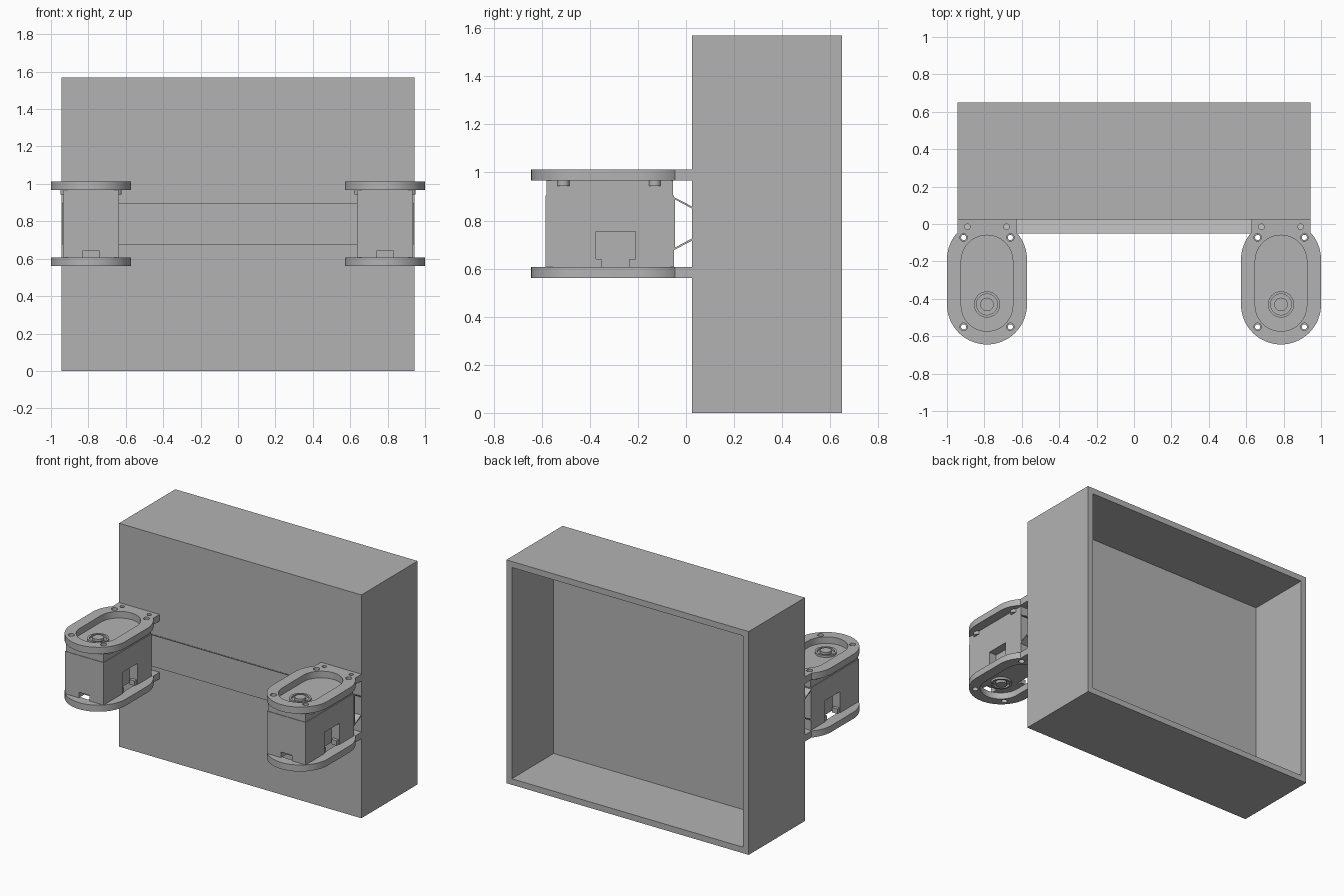
import bpy, bmesh, math
from mathutils import Matrix, Vector

cube = bpy.data.objects.get("Cube")
if cube:
    bpy.data.objects.remove(cube, do_unlink=True)

grey = bpy.data.materials.new("plain_grey")
grey.use_nodes = True
COLOUR = (0.45, 0.45, 0.45, 1)
grey.diffuse_color = COLOUR
for node in grey.node_tree.nodes:
    if node.type == 'BSDF_PRINCIPLED':
        node.inputs["Base Color"].default_value = COLOUR
        node.inputs["Roughness"].default_value = 0.7

parts = []


def add_mesh(name, mesh):
    mesh.materials.clear()
    mesh.materials.append(grey)
    ob = bpy.data.objects.new(name, mesh)
    bpy.context.collection.objects.link(ob)
    parts.append(ob)
    return ob


def extrude(name, loops, low, high, cx=0.0, turn=Matrix.Identity(4)):
    """Fill closed 2D loops (inner loops become holes) and extrude from low to high."""
    curve = bpy.data.curves.new(name + "_profile", 'CURVE')
    curve.dimensions = '2D'
    curve.fill_mode = 'BOTH'
    curve.extrude = (high - low) / 2
    for loop in loops:
        spline = curve.splines.new('POLY')
        spline.points.add(len(loop) - 1)
        for p, (x, y) in zip(spline.points, loop):
            p.co = (x, y, 0, 1)
        spline.use_cyclic_u = True
    tmp = bpy.data.objects.new(name + "_tmp", curve)
    bpy.context.collection.objects.link(tmp)
    deps = bpy.context.evaluated_depsgraph_get()
    mesh = bpy.data.meshes.new_from_object(tmp.evaluated_get(deps))
    bpy.data.objects.remove(tmp, do_unlink=True)
    mesh.transform(turn @ Matrix.Translation((cx, 0, (low + high) / 2)))
    bm = bmesh.new()
    bm.from_mesh(mesh)
    bmesh.ops.remove_doubles(bm, verts=bm.verts, dist=1e-5)
    bmesh.ops.recalc_face_normals(bm, faces=bm.faces)
    bm.to_mesh(mesh)
    bm.free()
    return add_mesh(name, mesh)


def arc(cx, cy, r, start, end, steps=20):
    angles = [math.radians(start + (end - start) * i / steps) for i in range(steps + 1)]
    return [(cx + r * math.cos(a), cy + r * math.sin(a)) for a in angles]


def circle(cx, cy, r, steps=24):
    return arc(cx, cy, r, 0, 360, steps)[:-1]


# Case: deep tray, open at the back
bm = bmesh.new()
bmesh.ops.create_cube(bm, size=1)
bmesh.ops.scale(bm, vec=(1.885, 0.625, 1.57), verts=bm.verts)
bmesh.ops.translate(bm, vec=(0, 0.337, 0.785), verts=bm.verts)
back = max(bm.faces, key=lambda f: f.calc_center_median().y)
bmesh.ops.inset_region(bm, faces=[back], thickness=0.06)
ret = bmesh.ops.extrude_discrete_faces(bm, faces=[back])
bmesh.ops.translate(bm, vec=(0, -0.465, 0), verts=ret["faces"][0].verts)
bmesh.ops.recalc_face_normals(bm, faces=bm.faces)
case_mesh = bpy.data.meshes.new("case")
bm.to_mesh(case_mesh)
bm.free()
add_mesh("case", case_mesh)

# Thin channel across the front of the case
along_x = Matrix(((0, 0, 1, 0), (1, 0, 0, 0), (0, 1, 0, 0), (0, 0, 0, 1)))
channel = [(0.03, 0.847), (-0.045, 0.887), (-0.045, 0.688), (0.03, 0.728),
           (0.03, 0.719), (-0.052, 0.676), (-0.052, 0.898), (0.03, 0.856)]
extrude("front_channel", [channel], -0.94, 0.94, turn=along_x)

# Bracket plate profile: rounded nose, shoulders and a rear tab with holes
FRONT_Y, REAR_Y, R, TAB = -0.43, -0.19, 0.214, 0.158
shoulder = math.degrees(math.acos(TAB / R))
plate_outline = (arc(0, FRONT_Y, R, 180, 360, 32)
                 + arc(0, REAR_Y, R, 0, shoulder, 10)
                 + [(TAB, 0.026), (-TAB, 0.026)]
                 + arc(0, REAR_Y, R, 180 - shoulder, 180, 10))
opening = arc(0, -0.435, 0.138, 180, 360, 28) + arc(0, -0.198, 0.138, 0, 180, 28)
screw_spots = [(x, y) for x in (-0.125, 0.125) for y in (-0.072, -0.55)]
plate_holes = [circle(x, y, 0.02) for x, y in screw_spots]
plate_holes += [circle(x, -0.015, 0.015) for x in (-0.105, 0.105)]

# Motor body profile with optional bottom notches
W, FRONT, BACK = 0.15, -0.585, -0.05


def body_outline(side=False, front=False, inset=0.0):
    w, f, b = W - inset, FRONT + inset, BACK - inset
    pts = [(-w, f)]
    if front:
        pts += [(-0.042, f), (-0.042, f + 0.06), (0.042, f + 0.06), (0.042, f)]
    pts.append((w, f))
    if side:
        pts += [(w, -0.375), (w - 0.06, -0.375), (w - 0.06, -0.21), (w, -0.21)]
    pts += [(w, b), (-w, b)]
    if side:
        pts += [(-w, -0.21), (0.06 - w, -0.21), (0.06 - w, -0.375), (-w, -0.375)]
    return pts


body_holes = [circle(x, y, 0.014) for x, y in screw_spots]
body_layers = [
    ("motor_base", body_outline(side=True, front=True), 0.606, 0.645),
    ("motor_lower_case", body_outline(side=True), 0.645, 0.755),
    ("motor_middle_case", body_outline(), 0.755, 0.904),
    ("motor_lid", body_outline(inset=0.004), 0.904, 0.966),
]

for label, cx in (("right", -0.786), ("left", 0.786)):
    for name, low, high in (("top_plate", 0.966, 1.013), ("bottom_plate", 0.56, 0.606)):
        extrude(f"{label}_{name}", [plate_outline, opening] + plate_holes, low, high, cx)
    for name, outline, low, high in body_layers:
        extrude(f"{label}_{name}", [outline] + body_holes, low, high, cx)

    # Output hubs on top and underneath
    for name, face, out in (("top_hub", 0.966, 1), ("bottom_hub", 0.606, -1)):
        for ring, radii, height in (("rim", (0.07, 0.056), 0.014),
                                    ("core", (0.036,), 0.02)):
            low, high = sorted((face, face + out * height))
            extrude(f"{label}_{name}_{ring}",
                    [circle(0, FRONT_Y, r, 32) for r in radii], low, high, cx)

    # Small lugs under the top plate
    for i, (x, y) in enumerate((x, y) for x in (-0.138, 0.138) for y in (-0.51, -0.13)):
        extrude(f"{label}_lug_{i + 1}", [circle(x, y, 0.026)], 0.944, 0.966, cx)

    # Small feet standing in the side notches
    for i, (x, y) in enumerate((x, y) for x in (-0.125, 0.125) for y in (-0.363, -0.222)):
        foot = [(x - 0.02, y - 0.012), (x + 0.02, y - 0.012),
                (x + 0.02, y + 0.012), (x - 0.02, y + 0.012)]
        extrude(f"{label}_notch_foot_{i + 1}", [foot], 0.606, 0.64, cx)

# Smooth the round walls, keep the edges sharp
bpy.ops.object.select_all(action='DESELECT')
for ob in parts:
    ob.select_set(True)
bpy.context.view_layer.objects.active = parts[0]
bpy.ops.object.shade_smooth_by_angle(angle=math.radians(30))
